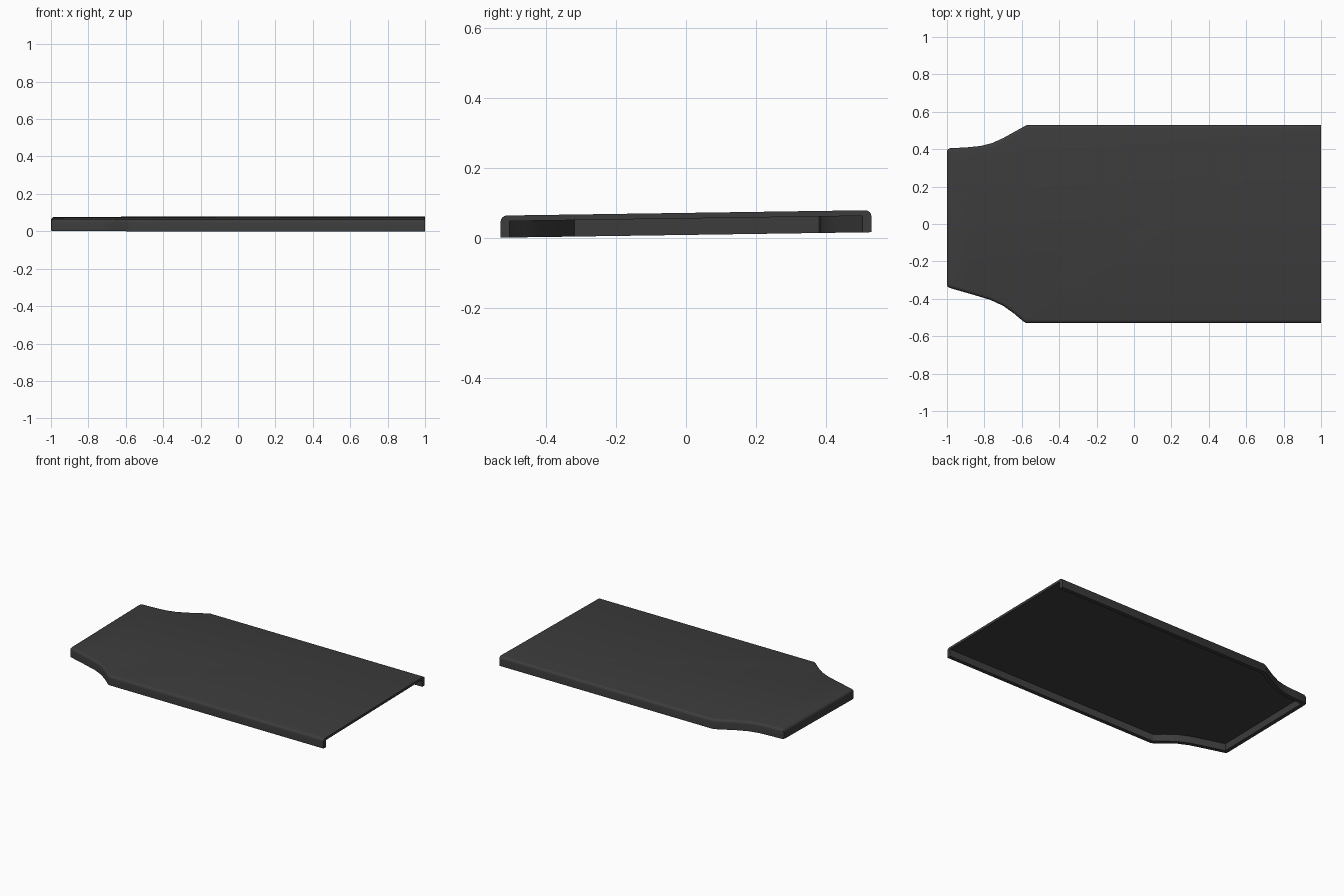
import bpy, bmesh, math
from mathutils import Vector

cube = bpy.data.objects.get("Cube")
if cube:
    bpy.data.objects.remove(cube)

mat = bpy.data.materials.new("charcoal")
mat.use_nodes = True
colour = (0.045, 0.045, 0.045, 1)
mat.diffuse_color = colour
mat.node_tree.nodes["Principled BSDF"].inputs["Base Color"].default_value = colour

# Plan outline, running from the open end round the narrow end and back
outline = [Vector(p) for p in [
    (1, -.53), (-.575, -.53), (-.59, -.522), (-.64, -.48), (-.7, -.437),
    (-.77, -.405), (-.87, -.375), (-.985, -.342), (-.997, -.335), (-1, -.322),
    (-1, .385), (-.997, .398), (-.985, .405), (-.89, .41), (-.82, .417),
    (-.76, .432), (-.7, .459), (-.59, .52), (-.57, .53), (1, .53)]]


def inset(points, d):
    """Move an open outline inwards, keeping its ends on the open edge."""
    result = []
    for i, p in enumerate(points):
        before = points[max(i - 1, 0)]
        after = points[min(i + 1, len(points) - 1)]
        a = (p - before).normalized() if i else (after - p).normalized()
        b = (after - p).normalized() if i < len(points) - 1 else a
        na, nb = Vector((a.y, -a.x)), Vector((b.y, -b.x))
        n = (na + nb) / (1 + na.dot(nb))
        result.append(p + n * d)
    return result


def height(y, z):
    """The panel rises slightly from front to back."""
    return z + 0.0155 * (y + .53) / 1.06


# Wall section as (inset, height), from the inner ceiling round to the top
section = [(.025, .047), (.025, 0), (0, 0), (0, .045)]
for step in (1, 2, 3, 4):
    t = math.radians(22.5 * step)
    section.append((.018 * (1 - math.cos(t)), .045 + .018 * math.sin(t)))

bm = bmesh.new()
rings = []
for d, z in section:
    # outline runs clockwise, so inward is the negative side
    rings.append([bm.verts.new((p.x, p.y, height(p.y, z)))
                  for p in inset(outline, -d if inset(outline, .01)[0].y < -.53 else d)])

# Rim walls and rounded edge
for low, high in zip(rings, rings[1:]):
    for i in range(len(outline) - 1):
        bm.faces.new((low[i], low[i + 1], high[i + 1], high[i]))

# Top skin, inner ceiling and the cut end
bm.faces.new(rings[-1])
bm.faces.new(rings[0])
bm.faces.new([r[0] for r in rings] + [r[-1] for r in reversed(rings)])
bmesh.ops.recalc_face_normals(bm, faces=bm.faces)

mesh = bpy.data.meshes.new("cover_panel")
bm.to_mesh(mesh)
bm.free()
mesh.materials.append(mat)
panel = bpy.data.objects.new("cover_panel", mesh)
bpy.context.collection.objects.link(panel)
bpy.ops.object.select_all(action='DESELECT')
panel.select_set(True)
bpy.context.view_layer.objects.active = panel
bpy.ops.object.shade_smooth_by_angle(angle=math.radians(35))
